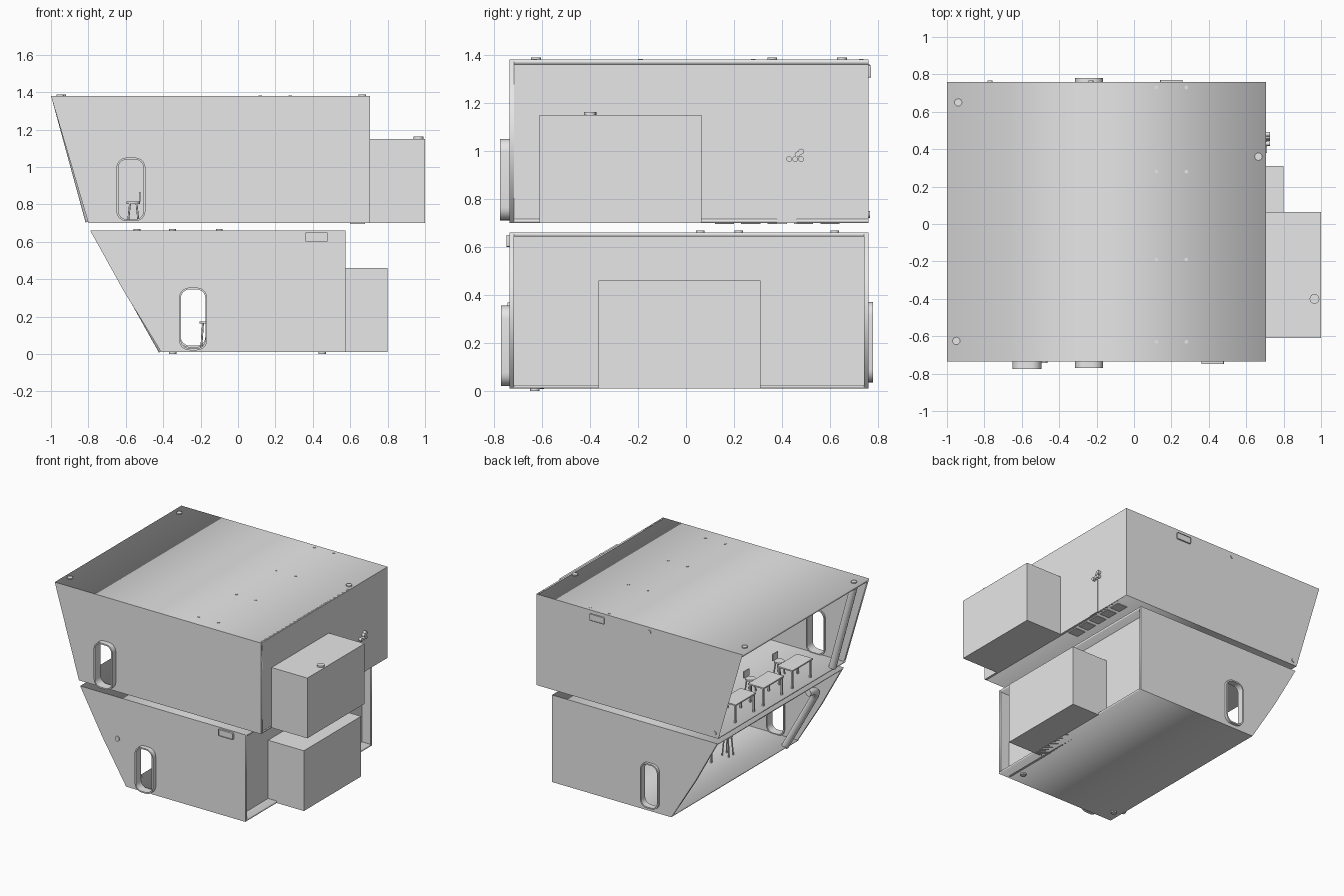
import bpy, bmesh, math
from mathutils import Matrix, Vector

if "Cube" in bpy.data.objects:
    bpy.data.objects.remove(bpy.data.objects["Cube"])

grey = bpy.data.materials.new("plain_grey")
grey.use_nodes = True
grey.diffuse_color = (0.8, 0.8, 0.8, 1)
grey.node_tree.nodes["Principled BSDF"].inputs["Base Color"].default_value = (0.8, 0.8, 0.8, 1)


def add(name, mesh):
    mesh.materials.clear()
    mesh.materials.append(grey)
    ob = bpy.data.objects.new(name, mesh)
    bpy.context.collection.objects.link(ob)
    return ob


def from_bmesh(name, bm):
    mesh = bpy.data.meshes.new(name)
    bm.to_mesh(mesh)
    bm.free()
    return add(name, mesh)


def from_curve(name, curve, matrix):
    tmp = bpy.data.objects.new(name + "_curve", curve)
    bpy.context.collection.objects.link(tmp)
    deps = bpy.context.evaluated_depsgraph_get()
    mesh = bpy.data.meshes.new_from_object(tmp.evaluated_get(deps))
    bpy.data.objects.remove(tmp)
    mesh.transform(matrix)
    return add(name, mesh)


def box(name, x0, x1, y0, y1, z0, z1):
    bm = bmesh.new()
    m = Matrix.Translation(((x0 + x1) / 2, (y0 + y1) / 2, (z0 + z1) / 2))
    bmesh.ops.create_cube(bm, size=1, matrix=m @ Matrix.Diagonal((x1 - x0, y1 - y0, z1 - z0, 1)))
    return from_bmesh(name, bm)


def rod(name, a, b, r, sides=16):
    a, b = Vector(a), Vector(b)
    d = b - a
    m = Matrix.Translation((a + b) / 2) @ d.to_track_quat('Z', 'Y').to_matrix().to_4x4()
    bm = bmesh.new()
    bmesh.ops.create_cone(bm, cap_ends=True, segments=sides, radius1=r, radius2=r,
                          depth=d.length, matrix=m)
    for f in bm.faces:
        f.smooth = len(f.verts) == 4
    for e in bm.edges:
        e.smooth = all(f.smooth for f in e.link_faces)
    return from_bmesh(name, bm)


# Flat panel in the XZ plane: first loop is the outline, others are holes
def panel(name, loops, y0, y1):
    curve = bpy.data.curves.new(name, 'CURVE')
    curve.dimensions, curve.fill_mode = '2D', 'BOTH'
    curve.extrude = (y1 - y0) / 2
    for loop in loops:
        s = curve.splines.new('POLY')
        s.points.add(len(loop) - 1)
        for p, (x, z) in zip(s.points, loop):
            p.co = (x, z, 0, 1)
        s.use_cyclic_u = True
    m = Matrix.Translation((0, (y0 + y1) / 2, 0)) @ Matrix.Rotation(math.pi / 2, 4, 'X')
    return from_curve(name, curve, m)


def rounded(x0, x1, z0, z1, r, grow=0.0):
    x0, x1, z0, z1, r = x0 - grow, x1 + grow, z0 - grow, z1 + grow, r + grow
    pts = []
    centres = ((x1 - r, z1 - r), (x0 + r, z1 - r), (x0 + r, z0 + r), (x1 - r, z0 + r))
    for q, (cx, cz) in enumerate(centres):
        for i in range(7):
            t = (q + i / 6) * math.pi / 2
            pts.append((cx + r * math.cos(t), cz + r * math.sin(t)))
    return pts


def window_frame(name, hole, y0, y1):
    panel(name, [rounded(*hole, grow=0.01), rounded(*hole)], y0, y1)


def pipe(name, pts, r):
    curve = bpy.data.curves.new(name, 'CURVE')
    curve.dimensions = '3D'
    curve.bevel_depth, curve.bevel_resolution, curve.use_fill_caps = r, 4, True
    s = curve.splines.new('POLY')
    s.points.add(len(pts) - 1)
    for p, co in zip(s.points, pts):
        p.co = (*co, 1)
    ob = from_curve(name, curve, Matrix())
    for f in ob.data.polygons:
        f.use_smooth = len(f.vertices) == 4


F, B, T = -0.735, 0.76, 0.018   # front, back, wall thickness

# Upper module shell, open at the slanted end
upper = [(-0.8, 0.7), (0.705, 0.7), (0.705, 1.38), (-1, 1.38)]
upper_hole = (-0.64, -0.505, 0.72, 1.04, 0.045)
panel("upper_front_wall", [upper, rounded(*upper_hole)], F, F + T)
window_frame("upper_front_window_frame", upper_hole, F - 0.04, F + T + 0.01)
bm = bmesh.new()
bm.faces.new([bm.verts.new((x, B, z)) for x, z in reversed(upper)])
from_bmesh("upper_back_wall", bm)
panel("upper_floor", [[(-0.8, 0.7), (0.705, 0.7), (0.705, 0.715), (-0.804, 0.715)]], F, B)
panel("upper_roof", [[(-0.994, 1.36), (0.705, 1.36), (0.705, 1.38), (-1, 1.38)]], F, B)
box("upper_end_wall", 0.69, 0.705, F, B, 0.7, 1.38)
box("upper_side_box", 0.7, 1.0, -0.61, 0.065, 0.7, 1.15)

# Lower module shell with a recessed end wall
lower = [(-0.41, 0.01), (0.575, 0.01), (0.575, 0.66), (-0.79, 0.66), (-0.61, 0.335)]
for side, y0, y1, f0, f1, z0 in (("front", F, F + T, F - 0.035, F + T + 0.01, 0.03),
                                 ("back", B - T, B, B - T - 0.01, B + 0.02, 0.045)):
    hole = (-0.305, -0.175, z0, z0 + 0.315, 0.045)
    panel("lower_" + side + "_wall", [lower, rounded(*hole)], y0, y1)
    window_frame("lower_" + side + "_window_frame", hole, f0, f1)
panel("lower_floor", [[(-0.41, 0.01), (0.575, 0.01), (0.575, 0.025), (-0.42, 0.025)]], F, B)
panel("lower_roof", [[(-0.78, 0.642), (0.575, 0.642), (0.575, 0.66), (-0.79, 0.66)]], F, B)
box("lower_end_wall", 0.49, 0.505, F, B, 0.01, 0.66)
box("lower_side_box", 0.5, 0.8, -0.365, 0.31, 0.01, 0.46)

# Slanted round posts just inside the open end
pipe("upper_post", [(-0.79, -0.6, 0.71), (-0.97, -0.6, 1.37)], 0.026)
pipe("lower_post", [(-0.4, -0.6, 0.02), (-0.54, -0.6, 0.27), (-0.64, -0.6, 0.45), (-0.665, -0.59, 0.495),
                    (-0.67, -0.56, 0.52), (-0.66, -0.5, 0.525)], 0.026)


# Fittings on the outer faces
def ring_plate(name, x0, x1, z0, z1, y0, y1):
    panel(name, [rounded(x0, x1, z0, z1, 0.006),
                 rounded(x0, x1, z0, z1, 0.006, -0.008 / 2)], y0, y1)
    mid = (y0 + y1) / 2
    box(name + "_face", x0 + 0.003, x1 - 0.003, mid - 0.003, mid + 0.003, z0 + 0.003, z1 - 0.003)


ring_plate("back_sign_plate", 0.14, 0.26, 1.305, 1.355, B - 0.002, B + 0.01)
ring_plate("front_sign_plate", 0.36, 0.48, 0.6, 0.65, F - 0.014, F + 0.002)
for x, y in ((-0.94, 0.65), (-0.95, -0.625), (0.665, 0.36)):
    rod("roof_vent", (x, y, 1.37), (x, y, 1.388), 0.02)
for x in (0.12, 0.28):
    for y in (-0.63, -0.19, 0.28, 0.73):
        rod("roof_bolt", (x, y, 1.375), (x, y, 1.383), 0.01, 10)
rod("box_cap", (0.965, -0.4, 1.145), (0.965, -0.4, 1.162), 0.026)
for x, z in ((-0.23, 1.345), (-0.77, 0.735)):
    rod("back_wall_disc", (x, B - 0.005, z), (x, B + 0.006, z), 0.014)
rod("front_wall_disc", (-0.48, F + 0.005, 0.35), (-0.48, F - 0.008, 0.35), 0.018)
for x in (-0.35, 0.45):
    rod("foot_disc", (x, -0.63, 0), (x, -0.63, 0.012), 0.02)
for x, y in ((-0.54, 0.22), (-0.35, 0.62), (-0.1, 0.06)):
    rod("lower_roof_disc", (x, y, 0.655), (x, y, 0.668), 0.018)
for i in range(5):
    y = 0.12 + i * 0.11
    box("underside_plate", 0.6, 0.68, y, y + 0.08, 0.696, 0.702)

# Narrow cabinet with round knobs on the upper end wall
box("end_cabinet", 0.7, 0.71, 0.38, 0.46, 0.7, 0.95)
for y, z in ((0.43, 0.965), (0.455, 0.965), (0.48, 0.965), (0.465, 0.985), (0.48, 0.997)):
    rod("cabinet_knob", (0.7, y, z), (0.727, y, z), 0.012, 12)


# Furniture
def table(name, x, y, w, d, z0, z1):
    box(name + "_top", x - w / 2, x + w / 2, y - d / 2, y + d / 2, z1 - 0.01, z1)
    for sx in (-1, 1):
        for sy in (-1, 1):
            px, py = x + sx * (w / 2 - 0.012), y + sy * (d / 2 - 0.012)
            box(name + "_leg", px - 0.006, px + 0.006, py - 0.006, py + 0.006, z0, z1 - 0.005)


def stool(name, x, y, z0, h, back=False):
    rod(name + "_seat", (x, y, z0 + h - 0.012), (x, y, z0 + h), 0.036)
    for i in range(4):
        t = math.pi / 4 + i * math.pi / 2
        c, s = math.cos(t), math.sin(t)
        rod(name + "_leg", (x + 0.038 * c, y + 0.038 * s, z0),
            (x + 0.024 * c, y + 0.024 * s, z0 + h - 0.006), 0.005, 8)
    if back:
        box(name + "_back", x + 0.03, x + 0.038, y - 0.03, y + 0.03, z0 + h, z0 + h + 0.05)


for y in (0.4, 0.07, -0.27):
    table("desk", -0.71, y, 0.13, 0.24, 0.715, 0.855)
    stool("chair", -0.56, y - 0.03, 0.715, 0.1, back=True)
table("lower_table", -0.08, 0.05, 0.16, 0.3, 0.025, 0.165)
stool("lower_stool", -0.17, -0.25, 0.025, 0.15)
